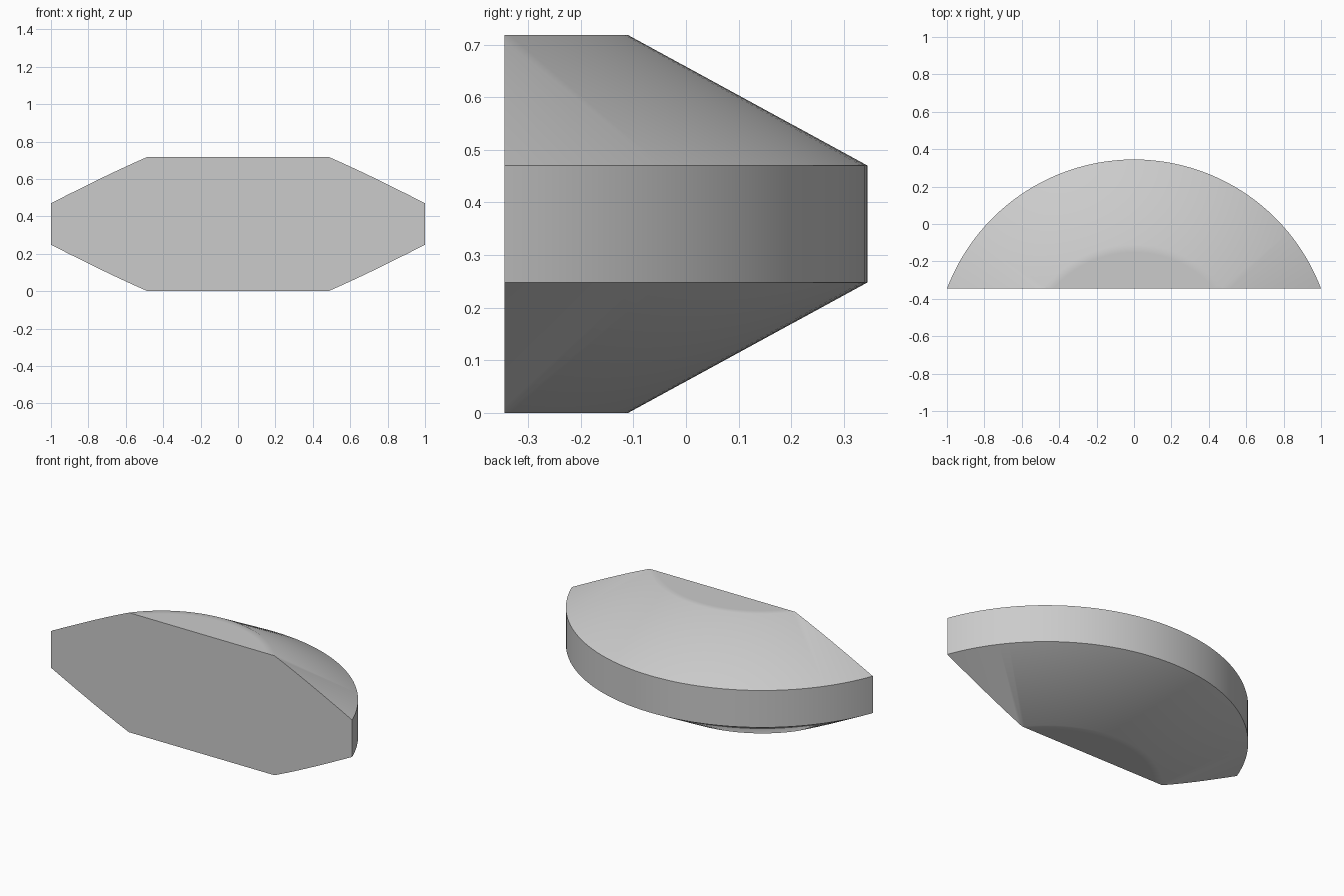
import bpy, bmesh, math
from mathutils import Matrix, Vector

cube = bpy.data.objects.get("Cube")
if cube:
    bpy.data.objects.remove(cube, do_unlink=True)

FRONT, BACK = -0.345, 0.345
HEIGHT = 0.718
RADIUS = (1 + (BACK - FRONT) ** 2) / (2 * (BACK - FRONT))
CENTRE = BACK - RADIUS
CAP = -0.11 - CENTRE
SEGMENTS = 128

grey = bpy.data.materials.new("light grey")
grey.use_nodes = True
colour = (0.6, 0.6, 0.6, 1)
grey.diffuse_color = colour
grey.node_tree.nodes["Principled BSDF"].inputs["Base Color"].default_value = colour

# Lathe profile: flat cap, sloped shoulder, upright rim, mirrored below
lower = [(0, 0), (CAP - 0.04, 0), (CAP, 0), (RADIUS, 0.248)]
profile = lower + [(r, HEIGHT - z) for r, z in reversed(lower)]

bm = bmesh.new()
verts = [bm.verts.new((r, 0, z)) for r, z in profile]
edges = [bm.edges.new(pair) for pair in zip(verts, verts[1:])]
bmesh.ops.spin(bm, geom=verts + edges, axis=(0, 0, 1), cent=(0, 0, 0),
               angle=math.tau, steps=SEGMENTS)
bmesh.ops.remove_doubles(bm, verts=bm.verts, dist=0.0001)
bmesh.ops.translate(bm, verts=bm.verts, vec=(0, CENTRE, 0))

# Slice the disc to leave the rear segment, then close the flat front
cut = bmesh.ops.bisect_plane(bm, geom=bm.verts[:] + bm.edges[:] + bm.faces[:],
                             plane_co=(0, FRONT, 0), plane_no=(0, -1, 0),
                             clear_outer=True)
bmesh.ops.holes_fill(bm, edges=[e for e in bm.edges if e.is_boundary], sides=0)
bmesh.ops.recalc_face_normals(bm, faces=bm.faces)

mesh = bpy.data.meshes.new("disc_segment")
bm.to_mesh(mesh)
bm.free()
mesh.materials.append(grey)
segment = bpy.data.objects.new("disc_segment", mesh)
bpy.context.collection.objects.link(segment)

bpy.ops.object.select_all(action='DESELECT')
segment.select_set(True)
bpy.context.view_layer.objects.active = segment
bpy.ops.object.shade_smooth_by_angle(angle=math.radians(30))
